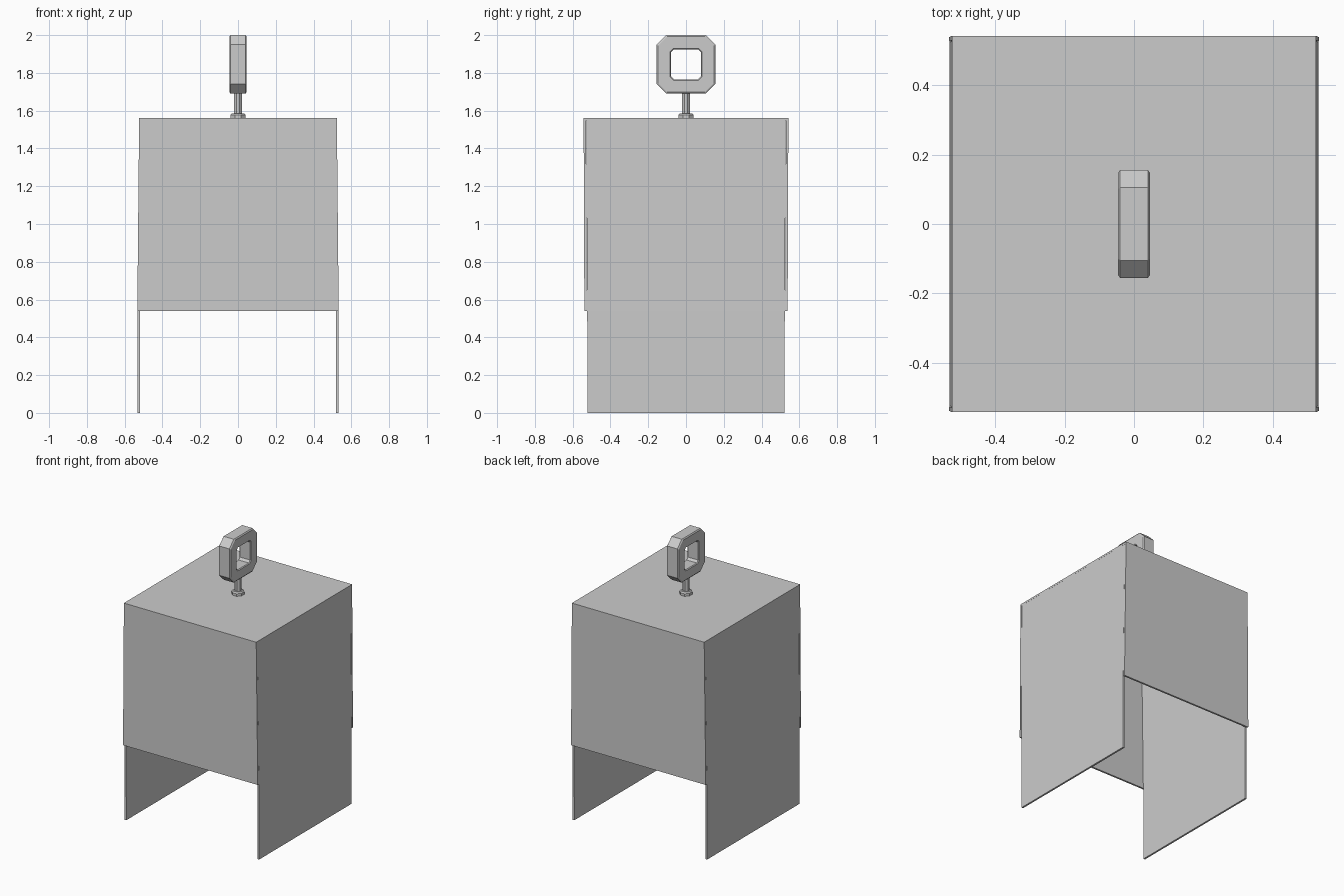
import bpy, bmesh
from math import cos, sin, pi

if "Cube" in bpy.data.objects:
    bpy.data.objects.remove(bpy.data.objects["Cube"])


def loft(name, rings, closed=False):
    """Skin a list of equal-length vertex rings, capped or joined end to end."""
    bm = bmesh.new()
    vs = [[bm.verts.new(p) for p in r] for r in rings]
    n = len(vs[0])
    pairs = list(zip(vs, vs[1:]))
    if closed:
        pairs.append((vs[-1], vs[0]))
    else:
        bm.faces.new(vs[0])
        bm.faces.new(vs[-1])
    for a, b in pairs:
        for i in range(n):
            j = (i + 1) % n
            bm.faces.new((a[i], a[j], b[j], b[i]))
    bmesh.ops.recalc_face_normals(bm, faces=bm.faces)
    me = bpy.data.meshes.new(name)
    bm.to_mesh(me)
    bm.free()
    ob = bpy.data.objects.new(name, me)
    bpy.context.collection.objects.link(ob)
    return ob


def rect(x0, x1, y0, y1, z):
    return [(x0, y0, z), (x1, y0, z), (x1, y1, z), (x0, y1, z)]


def octagon(x, h, c, zc):
    """Chamfered square in the y-z plane."""
    k = h - c
    pts = [(h, -k), (h, k), (k, h), (-k, h), (-h, k), (-h, -k), (-k, -h), (k, -h)]
    return [(x, y, zc + z) for y, z in pts]


def disc(r, z, n=8):
    return [(r * cos(2 * pi * (i + .5) / n), r * sin(2 * pi * (i + .5) / n), z) for i in range(n)]


TOP, HEM = 1.56, 0.54
T = 0.013

# Tall side panels, leaning slightly inward towards the top
for s, name in ((-1, "left_panel"), (1, "right_panel")):
    loft(name, [rect(s * (x - T), s * x, -w, w, z)
                for z, x, w in ((0, .532, .521), (HEM, .532, .523), (TOP - T, .523, .528))])

# Short front and back panels
for s, name in ((-1, "front_panel"), (1, "back_panel")):
    loft(name, [rect(-x, x, s * (y - T), s * y, z)
                for z, x, y in ((HEM, .533, .538), (TOP - T, .5235, .542))])

# Top cover
loft("top_panel", [rect(-.5235, .5235, -.542, .542, z) for z in (TOP - T, TOP)])

# Flange and stem
loft("stem_flange", [disc(r, z) for r, z in
                     ((.042, TOP), (.042, TOP + .018), (.034, TOP + .026))])
loft("stem", [disc(.023, TOP), disc(.023, 1.70)])

# Chamfered square ring handle with softened rims
ZC = 1.845
sections = [(-.046, .147, .047), (-.040, .155, .05), (.040, .155, .05), (.046, .147, .047),
            (.046, .084, .017), (.040, .079, .015), (-.040, .079, .015), (-.046, .084, .017)]
loft("ring_handle", [octagon(x, h, c, ZC) for x, h, c in sections], closed=True)
